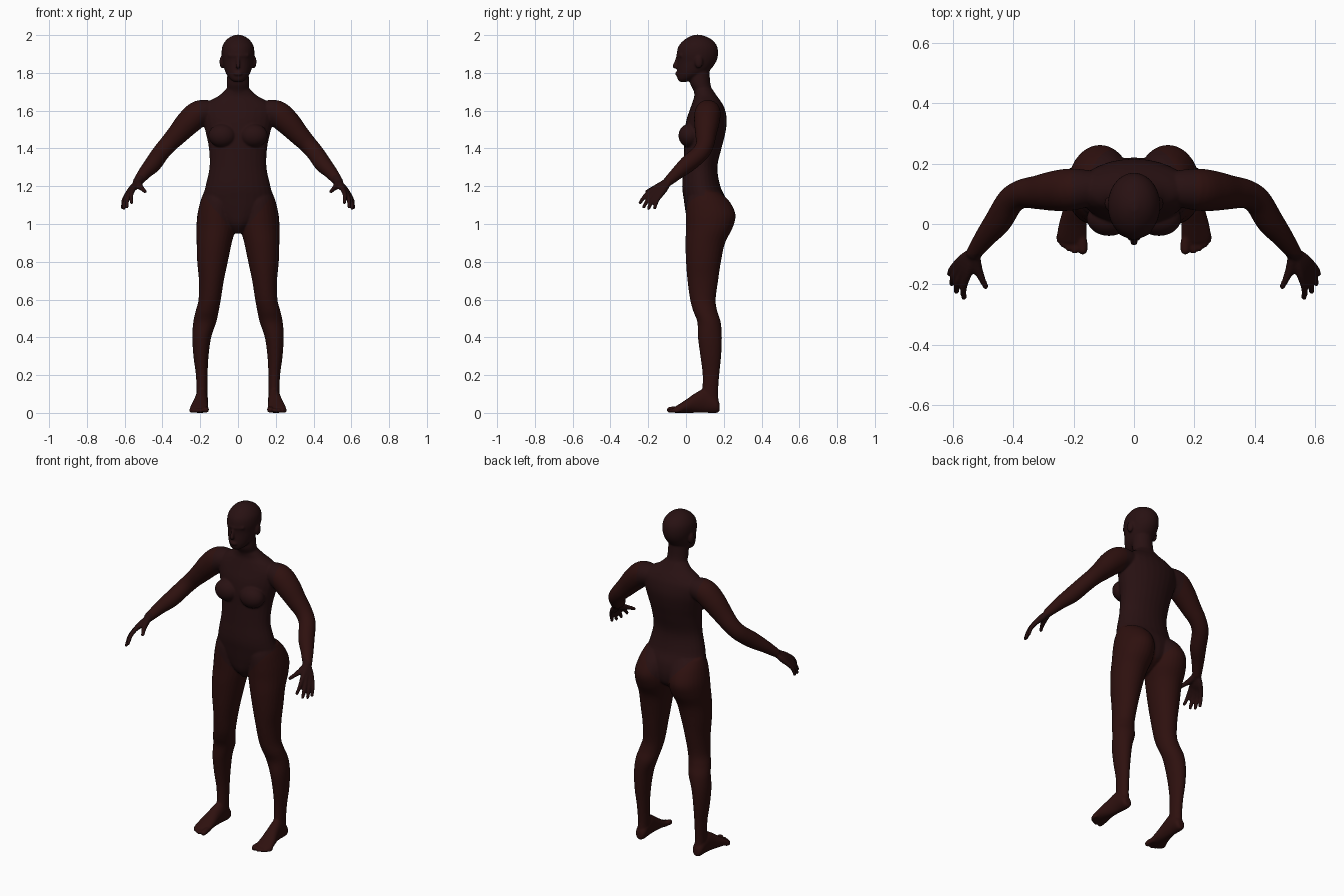
import bpy, bmesh, math
from mathutils import Vector, Matrix

cube = bpy.data.objects.get("Cube")
if cube:
    bpy.data.objects.remove(cube, do_unlink=True)

SIDES = 28
bm = bmesh.new()


def smooth_rows(rows, steps=5):
    """Catmull-Rom interpolation through rows of numbers."""
    p = [Vector(r) for r in rows]
    p = [p[0]] + p + [p[-1]]
    out = []
    for a, b, c, d in zip(p, p[1:], p[2:], p[3:]):
        for i in range(steps):
            t = i / steps
            out.append((b * 2 + (c - a) * t + (a * 2 - b * 5 + c * 4 - d) * t ** 2
                        + (b * 3 - a - c * 3 + d) * t ** 3) * 0.5)
    return out + [p[-1]]


def skin(rings):
    """Closed surface through a list of rings of points."""
    loops = [[bm.verts.new(p) for p in ring] for ring in rings]
    for a, b in zip(loops, loops[1:]):
        for i in range(SIDES):
            j = (i + 1) % SIDES
            bm.faces.new((a[i], a[j], b[j], b[i]))
    bm.faces.new(loops[0])
    bm.faces.new(loops[-1])


def circle():
    return [(math.cos(2 * math.pi * i / SIDES), math.sin(2 * math.pi * i / SIDES))
            for i in range(SIDES)]


def loft(rows, along="z"):
    """Rows: position, centre x, half width, low edge, high edge."""
    rings = []
    for t, cx, hw, lo, hi in smooth_rows(rows):
        ring = []
        for c, s in circle():
            x, w = cx + hw * c, (lo + hi) / 2 + (hi - lo) / 2 * s
            ring.append((x, w, t) if along == "z" else (x, t, w))
        rings.append(ring)
    skin(rings)


def ball(centre, size):
    m = Matrix.Translation(centre) @ Matrix.Diagonal((*size, 1))
    bmesh.ops.create_uvsphere(bm, u_segments=24, v_segments=14, radius=1, matrix=m)


def tube(*rows):
    """Rows: x, y, z, radius; ends in a round tip."""
    pts = smooth_rows(rows)
    rings = []
    for i, p in enumerate(pts):
        d = (pts[min(i + 1, len(pts) - 1)] - pts[max(i - 1, 0)]).xyz.normalized()
        u = d.orthogonal().normalized() if i == 0 else (u - d * u.dot(d)).normalized()
        v = d.cross(u)
        rings.append([p.xyz + (u * c + v * s) * p[3] for c, s in circle()])
    skin(rings)
    ball(pts[-1].xyz, [pts[-1][3]] * 3)


# Leg with buttock
loft([(1.17, .10, .08, .02, .18), (1.12, .103, .096, .003, .23),
      (1.05, .112, .103, 0, .262), (.98, .116, .104, 0, .247),
      (.9, .126, .093, -.003, .207), (.8, .135, .081, 0, .185),
      (.7, .141, .066, .008, .17), (.6, .15, .059, .022, .157),
      (.54, .163, .061, .038, .165), (.48, .176, .061, .06, .184),
      (.4, .192, .05, .063, .19), (.3, .196, .04, .076, .186),
      (.2, .192, .031, .088, .176), (.1, .19, .029, .085, .17),
      (.03, .19, .03, .08, .178)])

# Foot and toes
loft([(.178, .19, .018, .008, .05), (.16, .19, .031, 0, .08),
      (.1, .192, .034, 0, .125), (.05, .197, .038, 0, .105),
      (0, .203, .046, 0, .07), (-.04, .206, .05, 0, .044),
      (-.062, .206, .045, 0, .03)], along="y")
for x, tip, r in ((.17, -.086, .016), (.197, -.089, .011), (.217, -.08, .011),
                  (.235, -.068, .011), (.248, -.053, .01)):
    tube((x + .004, -.03, r + .004, r), (x, tip + .02, r + .003, r), (x, tip, r, r))

# Arm
tube((.12, .12, 1.595, .055), (.2, .115, 1.587, .069), (.26, .11, 1.54, .067),
     (.32, .105, 1.475, .056), (.37, .1, 1.422, .048), (.41, .075, 1.375, .046),
     (.45, .01, 1.318, .045), (.49, -.04, 1.275, .036), (.53, -.095, 1.225, .026))

# Palm and four fingers, index to little
wrist = Vector((.53, -.09, 1.225))
for knuckle, tip in (((.555, -.176, 1.183), (.564, -.243, 1.113)),
                     ((.568, -.165, 1.172), (.589, -.224, 1.09)),
                     ((.58, -.15, 1.162), (.604, -.198, 1.083)),
                     ((.588, -.133, 1.155), (.611, -.166, 1.085))):
    k, t = Vector(knuckle), Vector(tip)
    bend = k.lerp(t, .5) + Vector((.006, -.004, .004))
    tube((*wrist.lerp(k, .1), .016), (*wrist.lerp(k, .6), .018), (*k, .0135),
         (*bend, .0115), (*t, .0095))
tube((.53, -.1, 1.222, .02), (.52, -.145, 1.2, .017),
     (.505, -.18, 1.185, .012), (.492, -.207, 1.172, .01))

# Breast and ear
ball((.083, .018, 1.468), (.074, .058, .062))
ball((.084, .068, 1.858), (.014, .022, .034))

# Mirror the paired parts
copy = bmesh.ops.duplicate(bm, geom=bm.verts[:] + bm.edges[:] + bm.faces[:])
for v in copy["geom"]:
    if isinstance(v, bmesh.types.BMVert):
        v.co.x *= -1

# Torso
loft([(.95, 0, .02, .05, .12), (1, 0, .085, .012, .2), (1.06, 0, .15, -.002, .22),
      (1.13, 0, .185, -.012, .212), (1.2, 0, .172, -.02, .182),
      (1.3, 0, .151, -.015, .166), (1.4, 0, .154, -.01, .188),
      (1.48, 0, .17, -.008, .208), (1.55, 0, .187, .002, .216),
      (1.61, 0, .19, .022, .205), (1.65, 0, .152, .036, .184),
      (1.68, 0, .1, .044, .162), (1.72, 0, .058, .04, .135)])

# Neck
loft([(1.64, 0, .075, .05, .165), (1.7, 0, .061, .042, .142),
      (1.75, 0, .059, .02, .128), (1.83, 0, .055, .02, .125)])

# Head
loft([(1.752, 0, .02, -.032, .0), (1.765, 0, .04, -.044, .04),
      (1.79, 0, .06, -.048, .095), (1.82, 0, .072, -.048, .132),
      (1.86, 0, .081, -.046, .16), (1.9, 0, .087, -.049, .17),
      (1.94, 0, .083, -.04, .165), (1.97, 0, .066, -.015, .144),
      (1.99, 0, .042, .015, .112), (2.002, 0, .012, .045, .078)])

# Nose, lips and brow
tube((0, -.044, 1.885, .007), (0, -.052, 1.86, .009), (0, -.059, 1.836, .013))
ball((0, -.045, 1.795), (.024, .014, .011))
tube((-.05, -.024, 1.893, .01), (0, -.043, 1.89, .01), (.05, -.024, 1.893, .01))

bmesh.ops.recalc_face_normals(bm, faces=bm.faces[:])
mesh = bpy.data.meshes.new("body_parts")
bm.to_mesh(mesh)
bm.free()

# Fuse the parts into one continuous skin
body = bpy.data.objects.new("body", mesh)
bpy.context.collection.objects.link(body)
fuse = body.modifiers.new("fuse", "REMESH")
fuse.mode = "VOXEL"
fuse.voxel_size = .005
soften = body.modifiers.new("soften", "SMOOTH")
soften.factor = .5
soften.iterations = 8
graph = bpy.context.evaluated_depsgraph_get()
fused = bpy.data.meshes.new_from_object(body.evaluated_get(graph))
body.modifiers.clear()
body.data = fused
fused.name = "body"

# Skin tones
fused.materials.clear()
for name, colour in (("torso_skin", (.021, .0055, .006)),
                     ("limb_skin", (.027, .0052, .0045)),
                     ("hand_skin", (.019, .0045, .0045))):
    mat = bpy.data.materials.new(name)
    mat.use_nodes = True
    mat.diffuse_color = (*colour, 1)
    shader = mat.node_tree.nodes["Principled BSDF"]
    shader.inputs["Base Color"].default_value = (*colour, 1)
    shader.inputs["Roughness"].default_value = .8
    fused.materials.append(mat)


def tone(c):
    side = abs(c.x)
    if c.z > 1.05 and side > .4 and c.y < -.1:
        return 2
    hip_line = .93 + 1.2 * side + (.06 if c.y > .1 else 0)
    arm = c.z > 1.2 and side > .205
    return 1 if arm or c.z < min(hip_line, 1.18) else 0


for face in fused.polygons:
    face.material_index = tone(face.center)
    face.use_smooth = True
